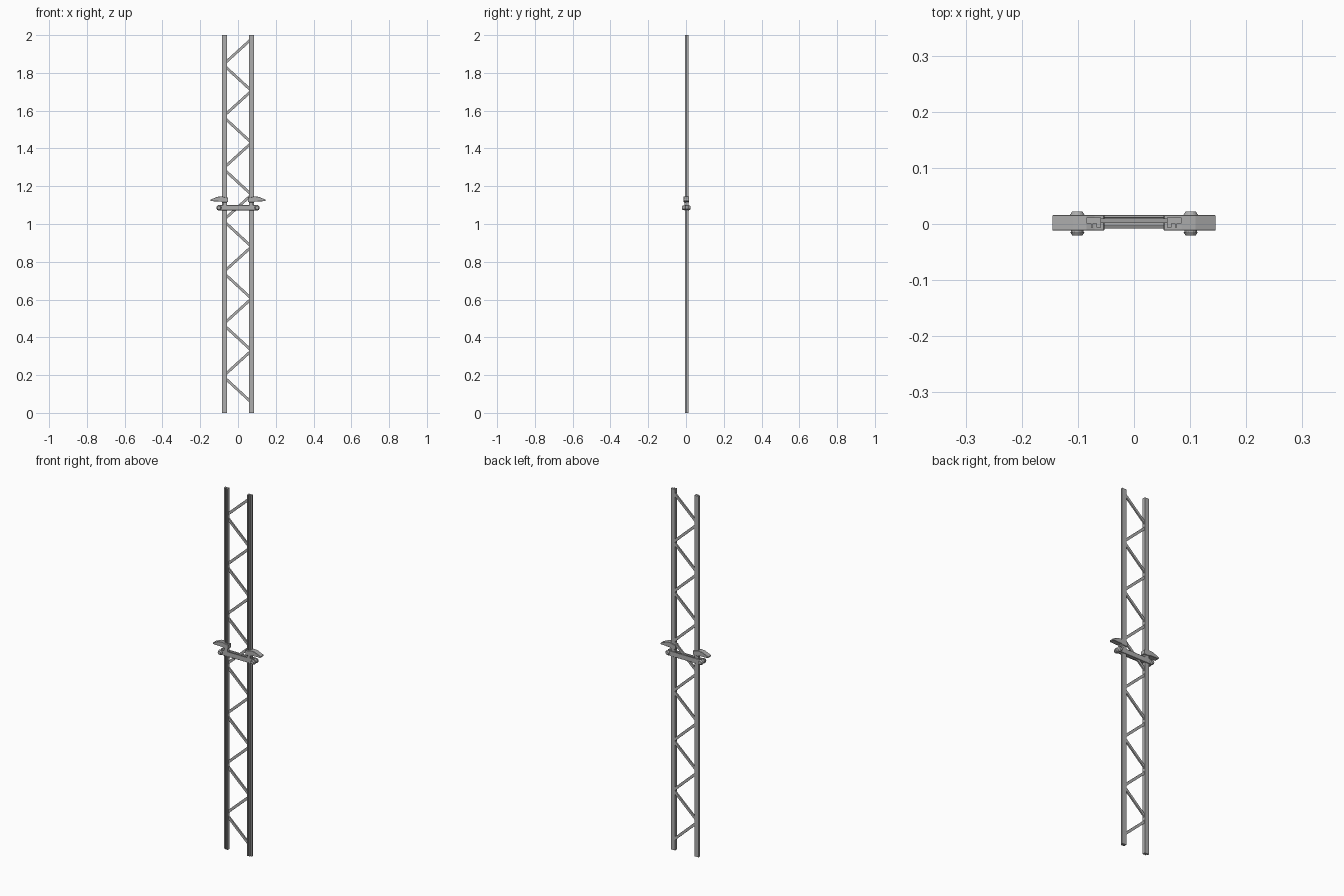
import bpy, bmesh, math
from mathutils import Vector, Matrix

if "Cube" in bpy.data.objects:
    bpy.data.objects.remove(bpy.data.objects["Cube"])

steel = bpy.data.materials.new("dark_steel")
steel.diffuse_color = (.42, .42, .42, 1)
steel.use_nodes = True
steel.node_tree.nodes["Principled BSDF"].inputs["Base Color"].default_value = steel.diffuse_color


def add_object(name, bm):
    me = bpy.data.meshes.new(name)
    bm.to_mesh(me)
    bm.free()
    me.materials.append(steel)
    ob = bpy.data.objects.new(name, me)
    bpy.context.collection.objects.link(ob)
    return ob


def extrude(name, pts, to3d, depth, bevel=0):
    """Extrude a closed 2D profile along a vector."""
    bm = bmesh.new()
    f = bm.faces.new([bm.verts.new(to3d(a, b)) for a, b in pts])
    r = bmesh.ops.extrude_face_region(bm, geom=[f])
    bmesh.ops.translate(bm, vec=depth, verts=[v for v in r['geom'] if isinstance(v, bmesh.types.BMVert)])
    bmesh.ops.recalc_face_normals(bm, faces=bm.faces)
    ob = add_object(name, bm)
    if bevel:
        m = ob.modifiers.new("bevel", 'BEVEL')
        m.width, m.segments = bevel, 1
    return ob


def plate(name, pts, y0, y1, bevel=0):
    """Profile drawn in the front view, thick in y."""
    return extrude(name, pts, lambda x, z: (x, y0, z), Vector((0, y1 - y0, 0)), bevel)


def cylinder_y(name, x, y0, y1, z, r1, r2):
    bm = bmesh.new()
    mat = Matrix.Translation((x, (y0 + y1) / 2, z)) @ Matrix.Rotation(-math.pi / 2, 4, 'X')
    bmesh.ops.create_cone(bm, cap_ends=True, segments=16, radius1=r1, radius2=r2, depth=y1 - y0, matrix=mat)
    return add_object(name, bm)


for s, side in ((-1, "left"), (1, "right")):
    # upright: stepped channel section, open towards the front
    prof = [(.085, .012), (.085, .001), (.077, .001), (.077, -.006), (.073, -.006), (.073, .001),
            (.067, .001), (.067, -.006), (.059, -.006), (.059, .012)]
    extrude(f"{side}_upright", [(s * x, y) for x, y in prof], lambda x, y: (x, y, 0), Vector((0, 0, 2)))
    # tapered wing resting above the clamp bar
    wing = [(.053, 1.117), (.053, 1.139), (.07, 1.141), (.085, 1.146), (.11, 1.144), (.145, 1.129),
            (.145, 1.121), (.09, 1.119), (.085, 1.115), (.06, 1.115)]
    plate(f"{side}_wing", [(s * x, z) for x, z in wing], -.012, .016, .001)
    # neck joining wing and bar
    plate(f"{side}_neck", [(s * .06, 1.095), (s * .08, 1.095), (s * .08, 1.12), (s * .06, 1.12)], -.008, .012)
    # pivot bolt and its domed heads
    cylinder_y(f"{side}_bolt", s * .101, -.017, .019, 1.086, .011, .011)
    cylinder_y(f"{side}_bolt_front_head", s * .101, -.0205, -.014, 1.086, .009, .013)
    cylinder_y(f"{side}_bolt_back_head", s * .101, .016, .0225, 1.086, .013, .009)

# clamp bar plates with rounded ends, front and back, joined by a web
bar = []
for c, a0 in ((.101, -90), (-.101, 90)):
    for i in range(9):
        a = math.radians(a0 + i * 22.5)
        bar.append((c + .014 * math.cos(a), 1.086 + .014 * math.sin(a)))
plate("clamp_bar_front", bar, -.008, -.003, .001)
plate("clamp_bar_back", bar, .011, .016, .001)
plate("clamp_bar_web", [(-.09, 1.073), (.09, 1.073), (.09, 1.078), (-.09, 1.078)], -.007, .015)

# zigzag bracing
for i in range(7):
    d = .275 * i
    for j, (xa, za, xb, zb) in enumerate(((.064, 1.973, -.066, 1.855), (-.066, 1.832, .064, 1.712))):
        t = Vector((xb - xa, zb - za)).normalized() * .007
        n = (-t.y, t.x)
        plate(f"brace_{2 * i + j + 1}",
              [(xa + n[0], za + n[1] - d), (xb + n[0], zb + n[1] - d),
               (xb - n[0], zb - n[1] - d), (xa - n[0], za - n[1] - d)], .002, .010)
